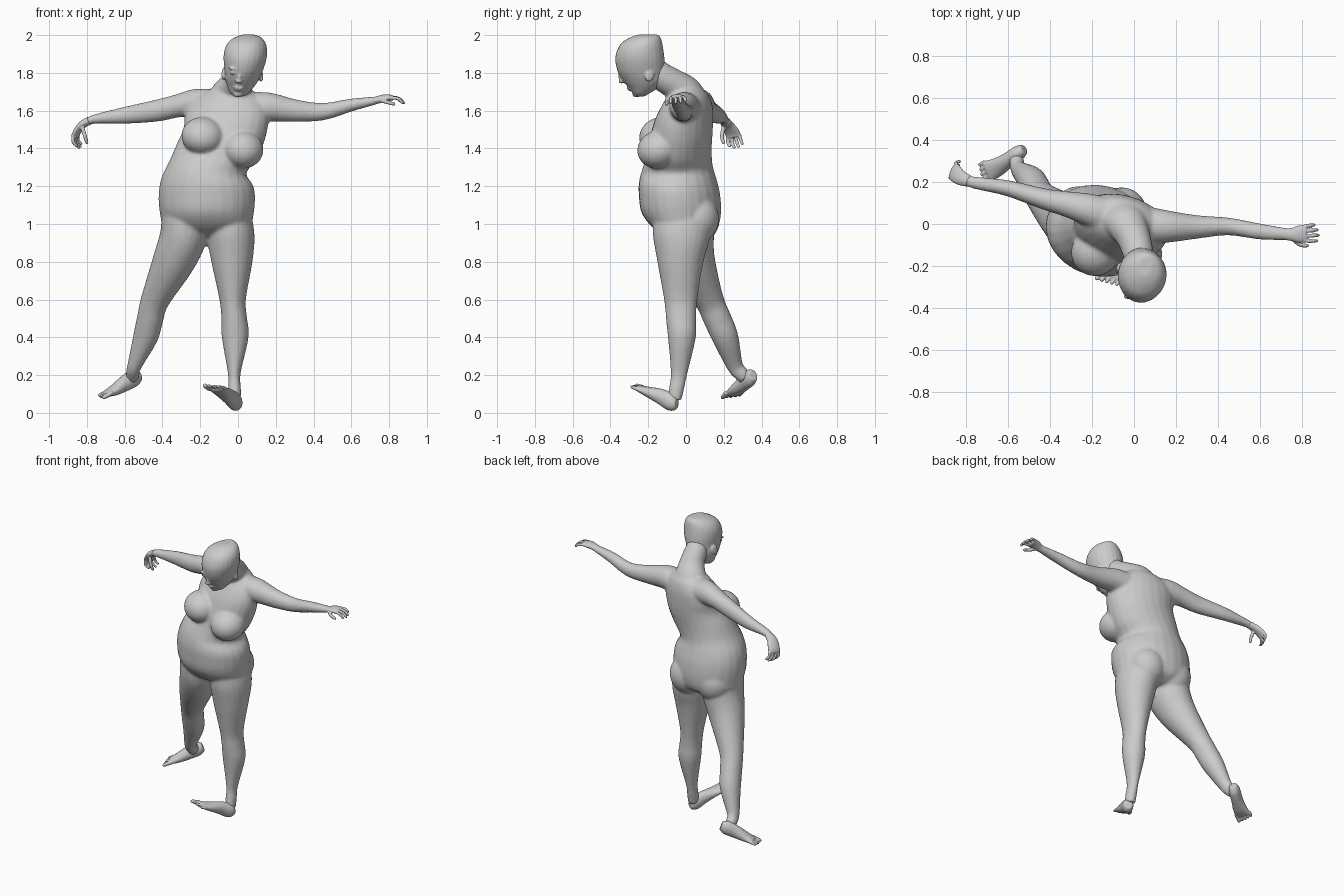
import bpy, bmesh
from math import sin, cos, pi, radians
from mathutils import Vector, Matrix, Euler


def spline(rings, steps=4):
    """Catmull-Rom interpolation of ring tuples."""
    out = []
    for i in range(len(rings) - 1):
        p0, p1 = rings[max(i - 1, 0)], rings[i]
        p2, p3 = rings[i + 1], rings[min(i + 2, len(rings) - 1)]
        for k in range(steps):
            t = k / steps
            out.append([0.5 * (2 * b + (c - a) * t + (2 * a - 5 * b + 4 * c - d) * t * t
                               + (3 * b - a - 3 * c + d) * t ** 3)
                        for a, b, c, d in zip(p0, p1, p2, p3)])
    return out + [list(rings[-1])]


def loft(bm, rings, hint=None, turn=0, n=24):
    """Skin ellipses (x, y, z, half width, half depth[, tilt]) along a path."""
    rings = spline(rings)
    pts = [Vector(r[:3]) for r in rings]
    loops = []
    for i, r in enumerate(rings):
        if hint is None:
            m = Euler((0, radians(r[5]), radians(turn))).to_matrix()
            u, v = m @ Vector((1, 0, 0)), m @ Vector((0, 1, 0))
        else:
            t = (pts[min(i + 1, len(pts) - 1)] - pts[max(i - 1, 0)]).normalized()
            h = Vector(hint)
            u = (h - t * h.dot(t)).normalized()
            v = t.cross(u)
        loops.append([bm.verts.new(pts[i] + u * r[3] * cos(2 * pi * k / n) + v * r[4] * sin(2 * pi * k / n))
                      for k in range(n)])
    for a, b in zip(loops, loops[1:]):
        for k in range(n):
            bm.faces.new((a[k], a[(k + 1) % n], b[(k + 1) % n], b[k]))
    bm.faces.new(loops[0][::-1])
    bm.faces.new(loops[-1])


def blob(bm, centre, radii, rot=(0, 0, 0)):
    m = Matrix.LocRotScale(Vector(centre), Euler([radians(a) for a in rot]), Vector(radii))
    bmesh.ops.create_uvsphere(bm, u_segments=24, v_segments=14, radius=1, matrix=m)


def finger(bm, a, b, c, r):
    """Tapered digit through three points with a rounded tip."""
    end = Vector(c) + (Vector(c) - Vector(b)).normalized() * r * 0.6
    loft(bm, [(*a, r, r), (*b, r * 0.95, r * 0.95), (*c, r * 0.8, r * 0.8),
              (*end, r * 0.35, r * 0.35)], (0.3, 0.9, 0.2), n=10)


def fuse(bm, name, voxel, smooth):
    """Turn overlapping shells into one smooth skin."""
    bmesh.ops.recalc_face_normals(bm, faces=bm.faces)
    me = bpy.data.meshes.new(name)
    bm.to_mesh(me)
    bm.free()
    ob = bpy.data.objects.new(name, me)
    bpy.context.collection.objects.link(ob)
    mod = ob.modifiers.new("skin", 'REMESH')
    mod.mode = 'VOXEL'
    mod.voxel_size = voxel
    mod.use_smooth_shade = True
    mod = ob.modifiers.new("soften", 'SMOOTH')
    mod.factor = 0.5
    mod.iterations = smooth
    return ob


# Torso, leaning and turned
body = bmesh.new()
loft(body, [(-0.165, 0.0, 0.935, 0.10, 0.09, 0), (-0.165, -0.005, 0.98, 0.225, 0.165, 0),
            (-0.165, -0.025, 1.06, 0.252, 0.208, 0), (-0.165, -0.035, 1.16, 0.258, 0.212, 0),
            (-0.165, -0.043, 1.23, 0.243, 0.203, 4), (-0.16, -0.045, 1.30, 0.208, 0.185, 9),
            (-0.115, -0.035, 1.38, 0.217, 0.168, 12), (-0.075, -0.025, 1.47, 0.22, 0.162, 10),
            (-0.06, -0.01, 1.56, 0.228, 0.148, 5), (-0.05, 0.005, 1.63, 0.21, 0.127, 3),
            (-0.04, 0.01, 1.69, 0.145, 0.10, 2), (-0.025, 0.0, 1.73, 0.07, 0.06, 0)], turn=-15)

# Breasts and buttocks
blob(body, (-0.185, -0.135, 1.465), (0.115, 0.115, 0.10), (15, 12, -18))
blob(body, (0.025, -0.145, 1.395), (0.11, 0.115, 0.10), (15, 12, -8))
blob(body, (-0.265, 0.065, 1.03), (0.12, 0.115, 0.13))
blob(body, (-0.06, 0.06, 1.03), (0.12, 0.115, 0.13))

# Neck
loft(body, [(-0.05, 0.02, 1.64, 0.13, 0.10), (-0.035, 0.0, 1.70, 0.10, 0.085),
            (0.0, -0.07, 1.745, 0.08, 0.078), (0.02, -0.14, 1.79, 0.073, 0.073),
            (0.03, -0.19, 1.85, 0.06, 0.06)], (1, 0, 0))

# Standing leg
loft(body, [(-0.05, -0.025, 1.04, 0.12, 0.15), (-0.037, -0.025, 0.93, 0.125, 0.15),
            (-0.032, -0.03, 0.80, 0.109, 0.122), (-0.028, -0.028, 0.60, 0.07, 0.088),
            (-0.02, -0.026, 0.50, 0.068, 0.08), (-0.015, -0.022, 0.40, 0.071, 0.074),
            (-0.02, -0.037, 0.21, 0.034, 0.044), (-0.018, -0.05, 0.13, 0.034, 0.04),
            (-0.016, -0.06, 0.07, 0.032, 0.036)], (1, 0, 0))

# Trailing leg
loft(body, [(-0.275, -0.015, 1.04, 0.13, 0.15), (-0.29, 0.0, 0.93, 0.125, 0.15),
            (-0.342, 0.035, 0.80, 0.112, 0.122), (-0.438, 0.122, 0.60, 0.076, 0.078),
            (-0.465, 0.165, 0.50, 0.07, 0.074), (-0.49, 0.208, 0.40, 0.066, 0.07),
            (-0.548, 0.258, 0.25, 0.038, 0.044), (-0.557, 0.29, 0.21, 0.036, 0.04),
            (-0.56, 0.315, 0.18, 0.032, 0.034)], (1, 0, 0))

# Arms
loft(body, [(0.03, 0.0, 1.61, 0.09, 0.08), (0.15, -0.012, 1.62, 0.078, 0.078),
            (0.30, -0.014, 1.60, 0.056, 0.06), (0.45, -0.012, 1.595, 0.042, 0.046),
            (0.60, -0.036, 1.63, 0.038, 0.034), (0.72, -0.048, 1.652, 0.03, 0.022),
            (0.76, -0.05, 1.66, 0.026, 0.017)], (0, 1, 0))
loft(body, [(-0.10, 0.03, 1.63, 0.09, 0.08), (-0.22, 0.07, 1.64, 0.076, 0.076),
            (-0.32, 0.095, 1.625, 0.061, 0.061), (-0.43, 0.12, 1.60, 0.05, 0.058),
            (-0.60, 0.17, 1.575, 0.038, 0.045), (-0.75, 0.195, 1.557, 0.03, 0.026),
            (-0.80, 0.208, 1.542, 0.026, 0.02)], (0, 1, 0))
fuse(body, "body", 0.01, 5)

# Head with nose, brow, eyes, lips, chin and ears
head = bmesh.new()
loft(head, [(0.0, -0.24, 1.676, 0.02, 0.02, 5), (0.003, -0.237, 1.69, 0.045, 0.042, 5),
            (0.01, -0.225, 1.72, 0.066, 0.077, 5), (0.018, -0.225, 1.76, 0.086, 0.11, 5),
            (0.028, -0.238, 1.81, 0.1, 0.125, 5), (0.036, -0.244, 1.87, 0.113, 0.131, 4),
            (0.042, -0.242, 1.92, 0.113, 0.123, 3), (0.048, -0.233, 1.96, 0.099, 0.107, 2),
            (0.053, -0.215, 1.988, 0.07, 0.08, 0), (0.056, -0.20, 2.003, 0.03, 0.05, 0)], turn=-6)
blob(head, (0.006, -0.339, 1.772), (0.012, 0.018, 0.03), (25, 8, 0))
blob(head, (0.004, -0.342, 1.756), (0.019, 0.015, 0.012))
blob(head, (0.002, -0.300, 1.722), (0.028, 0.016, 0.006), (0, 8, -6))
blob(head, (0.001, -0.293, 1.711), (0.024, 0.016, 0.007), (0, 8, -6))
blob(head, (0.0, -0.262, 1.688), (0.026, 0.022, 0.018))
for s in (-1, 1):
    blob(head, (0.010 + s * 0.036, -0.336 + s * 0.002, 1.797 - s * 0.004), (0.017, 0.014, 0.009))
    blob(head, (0.014 + s * 0.04, -0.343 + s * 0.002, 1.818 - s * 0.004), (0.026, 0.014, 0.008), (0, 8, 0))
    blob(head, (0.023 + s * 0.098, -0.20 + s * 0.008, 1.79 - s * 0.005), (0.01, 0.024, 0.035), (-20, 0, s * 20))
fuse(head, "head", 0.006, 3)


def hand(name, rings, side, aim, curl, thumb):
    bm = bmesh.new()
    loft(bm, rings, side)
    knuckle, w = Vector(rings[-1][:3]), rings[-1][3]
    side, aim, curl = Vector(side).normalized(), Vector(aim).normalized(), Vector(curl)
    for i, length in enumerate((0.068, 0.076, 0.07, 0.054)):
        s = (i - 1.5) / 1.5
        a = knuckle + side * s * w * 0.82 - aim * 0.012
        b = a + (aim + side * s * 0.12) * length * 0.6
        finger(bm, a, b, b + (aim * 0.8 + curl * 0.7).normalized() * length * 0.45, 0.0095)
    finger(bm, *thumb, 0.011)
    fuse(bm, name, 0.004, 2)


hand("left_hand", [(0.72, -0.048, 1.652, 0.028, 0.02), (0.75, -0.05, 1.66, 0.031, 0.02),
                   (0.785, -0.048, 1.668, 0.041, 0.019), (0.82, -0.045, 1.668, 0.041, 0.014)],
     (0, 1, 0.05), (1, 0.08, -0.1), (0, 0, -1),
     ((0.755, -0.07, 1.655), (0.79, -0.098, 1.645), (0.825, -0.103, 1.635)))
hand("right_hand", [(-0.785, 0.204, 1.548, 0.028, 0.022), (-0.825, 0.22, 1.525, 0.036, 0.02),
                    (-0.852, 0.243, 1.487, 0.043, 0.017), (-0.86, 0.253, 1.462, 0.041, 0.014)],
     (0.35, 0.93, 0), (0.05, 0.15, -1), (1, 0.3, 0),
     ((-0.825, 0.20, 1.515), (-0.81, 0.19, 1.465), (-0.80, 0.198, 1.43)))


def foot(name, rings, side, big):
    bm = bmesh.new()
    loft(bm, rings, side)
    ball, w = Vector(rings[-1][:3]), rings[-1][3]
    aim = (ball - Vector(rings[-3][:3])).normalized()
    side = Vector(side).normalized()
    for i, length in enumerate((0.05, 0.047, 0.042, 0.035, 0.028)):
        a = ball + side * big * (1 - 0.5 * i) * w * 0.86 - aim * 0.015
        finger(bm, a, a + aim * length * 0.6, a + aim * (length + 0.006), 0.014 if i == 0 else 0.01)
    fuse(bm, name, 0.005, 2)


foot("left_foot", [(0.002, -0.048, 0.05, 0.024, 0.028), (-0.012, -0.075, 0.055, 0.036, 0.046),
                   (-0.045, -0.13, 0.085, 0.037, 0.042), (-0.085, -0.20, 0.112, 0.048, 0.027),
                   (-0.115, -0.25, 0.132, 0.056, 0.015)], (0.87, -0.49, 0), -1)
foot("right_foot", [(-0.522, 0.356, 0.2, 0.024, 0.03), (-0.55, 0.338, 0.186, 0.036, 0.046),
                    (-0.60, 0.303, 0.155, 0.037, 0.042), (-0.655, 0.268, 0.12, 0.046, 0.029),
                    (-0.70, 0.25, 0.10, 0.052, 0.016)], (0.47, -0.88, 0), 1)
